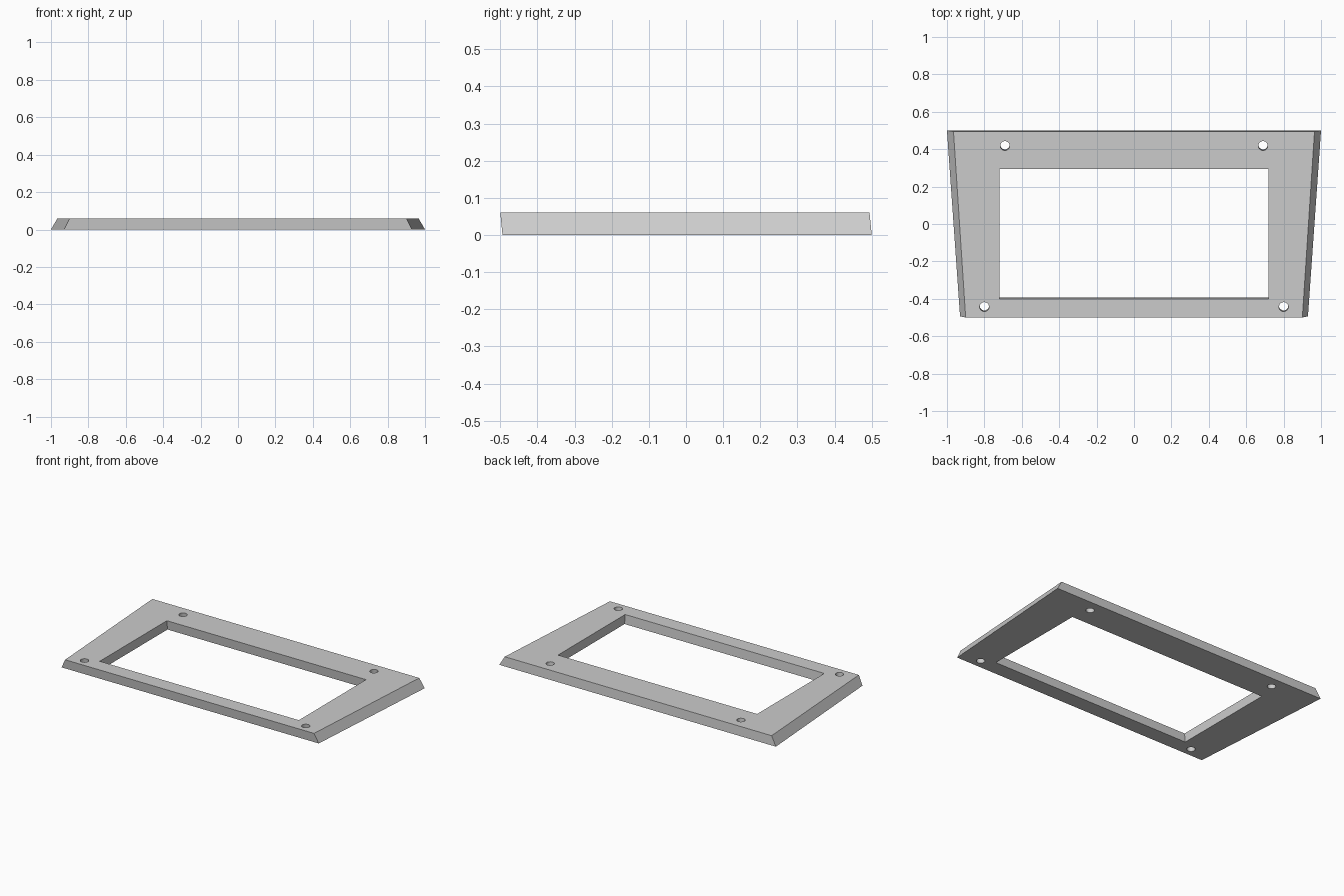
import bpy
import bmesh
import math

if "Cube" in bpy.data.objects:
    bpy.data.objects.remove(bpy.data.objects["Cube"], do_unlink=True)

HEIGHT = 0.06
LEAN = 0.006      # the plate and its openings lean towards the front


def grey_material():
    mat = bpy.data.materials.new("light_grey")
    mat.use_nodes = True
    colour = (0.6, 0.6, 0.6, 1)
    mat.diffuse_color = colour
    mat.node_tree.nodes["Principled BSDF"].inputs["Base Color"].default_value = colour
    return mat


def trapezoid(back, front, y_back, y_front):
    return [(-front, y_front), (front, y_front), (back, y_back), (-back, y_back)]


def circle(cx, cy, radius, sides=32):
    return [(cx + radius * math.cos(math.tau * i / sides),
             cy + radius * math.sin(math.tau * i / sides)) for i in range(sides)]


def add_loop(bm, points, z):
    """Closed ring of edges at one height."""
    verts = [bm.verts.new((x, y - LEAN * z / HEIGHT, z)) for x, y in points]
    edges = [bm.edges.new((v, verts[(i + 1) % len(verts)])) for i, v in enumerate(verts)]
    return verts, edges


# Rings as (bottom, top): tapered outline, window and screw holes
window = trapezoid(0.72, 0.72, 0.30, -0.394)
rings = [(trapezoid(1.0, 0.93, 0.5, -0.494), trapezoid(0.965, 0.9, 0.5, -0.494)),
         (window, window)]
for side in (-1, 1):
    for x, y in ((0.69, 0.424), (0.8, -0.437)):
        hole = circle(side * x, y, 0.025)
        rings.append((hole, hole))

# Flat faces with openings, joined by the walls
bm = bmesh.new()
levels = [[add_loop(bm, ring[k], k * HEIGHT) for ring in rings] for k in (0, 1)]
for level in levels:
    edges = [e for _, ring_edges in level for e in ring_edges]
    bmesh.ops.triangle_fill(bm, use_beauty=True, use_dissolve=False, edges=edges)
for (low, _), (high, _) in zip(*levels):
    for i in range(len(low)):
        j = (i + 1) % len(low)
        bm.faces.new((low[i], low[j], high[j], high[i]))
bmesh.ops.recalc_face_normals(bm, faces=bm.faces)

mesh = bpy.data.meshes.new("frame_plate")
bm.to_mesh(mesh)
bm.free()
mesh.materials.append(grey_material())
plate = bpy.data.objects.new("frame_plate", mesh)
bpy.context.collection.objects.link(plate)

# Round the hole walls, keep the edges sharp
bpy.ops.object.select_all(action="DESELECT")
plate.select_set(True)
bpy.context.view_layer.objects.active = plate
bpy.ops.object.shade_smooth_by_angle(angle=math.radians(30))
